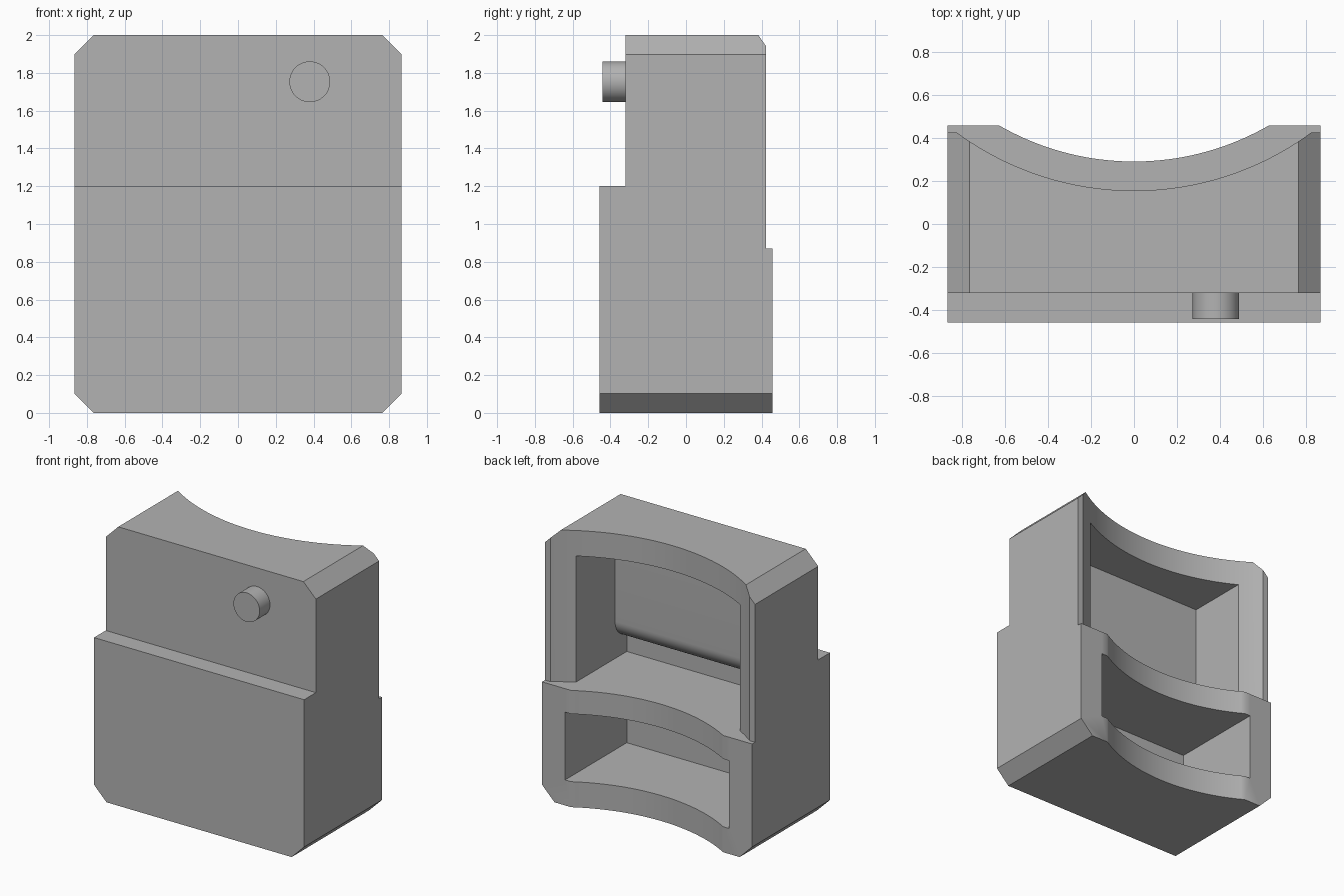
import bpy, bmesh, math
from mathutils import Vector

if "Cube" in bpy.data.objects:
    bpy.data.objects.remove(bpy.data.objects["Cube"], do_unlink=True)

GREY = (0.45, 0.45, 0.45, 1)
grey = bpy.data.materials.new("plain grey")
grey.use_nodes = True
grey.diffuse_color = GREY
grey.node_tree.nodes["Principled BSDF"].inputs["Base Color"].default_value = GREY

HALF_W, HALF_D, HEIGHT, CHAMFER = 0.866, 0.458, 2.0, 0.103
LEDGE, STEP, STEP_Y = 0.87, 1.2, -0.32
WALL = 0.19
INNER_W = HALF_W - WALL
ARC_Y = 1.544  # shared centre of both hollow back curves


def prism(name, points, axis, lo, hi):
    """Extrude a 2D outline along the named axis from lo to hi."""
    place = {"x": lambda a, b, t: (t, a, b),
             "y": lambda a, b, t: (a, t, b),
             "z": lambda a, b, t: (a, b, t)}[axis]
    bm = bmesh.new()
    face = bm.faces.new([bm.verts.new(place(a, b, lo)) for a, b in points])
    ext = bmesh.ops.extrude_face_region(bm, geom=[face])
    moved = [v for v in ext["geom"] if isinstance(v, bmesh.types.BMVert)]
    bmesh.ops.translate(bm, verts=moved, vec=Vector(place(0, 0, hi - lo)))
    bmesh.ops.recalc_face_normals(bm, faces=bm.faces)
    mesh = bpy.data.meshes.new(name)
    bm.to_mesh(mesh)
    bm.free()
    mesh.materials.append(grey)
    obj = bpy.data.objects.new(name, mesh)
    bpy.context.collection.objects.link(obj)
    return obj


def rect(a0, a1, b0, b1):
    return [(a0, b0), (a1, b0), (a1, b1), (a0, b1)]


def back_outline(radius, flat, steps=48):
    """Plan of everything behind a hollow curve that ends in flat strips."""
    end = math.acos((ARC_Y - flat) / radius)
    angles = [-end + 2 * end * i / steps for i in range(steps + 1)]
    arc = [(radius * math.sin(t), ARC_Y - radius * math.cos(t)) for t in angles]
    return [(-1, flat)] + arc + [(1, flat), (1, 1), (-1, 1)]


def smooth(obj):
    bpy.ops.object.select_all(action="DESELECT")
    obj.select_set(True)
    bpy.context.view_layer.objects.active = obj
    bpy.ops.object.shade_smooth_by_angle(angle=math.radians(30))


# Housing: block with chamfered corners, left too deep for the back cuts
x, c = HALF_W, HALF_W - CHAMFER
low, high = CHAMFER, HEIGHT - CHAMFER
outline = [(-c, 0), (c, 0), (x, low), (x, high),
           (c, HEIGHT), (-c, HEIGHT), (-x, high), (-x, low)]
housing = prism("housing", outline, "y", -HALF_D, 0.6)

# Upper compartment side profile, rounded where the front wall steps in
inner_low, inner_high = -HALF_D + WALL, STEP_Y + WALL
r = inner_high - inner_low
z_round = STEP - WALL + r
curve = [(inner_low + r * math.sin(t), z_round - r * math.cos(t))
         for t in [math.pi / 2 * i / 12 for i in range(13)]]
upper_profile = ([(0.8, LEDGE), (inner_low, LEDGE)] + curve
                 + [(inner_high, HEIGHT - WALL), (0.8, HEIGHT - WALL)])

cutters = [
    prism("lower_back_cut", back_outline(1.254, HALF_D), "z", -0.1, 2.1),
    prism("upper_back_cut", back_outline(1.389, 0.424), "z", LEDGE, 2.1),
    prism("front_step_cut", rect(-1, STEP_Y, STEP, 2.1), "x", -1, 1),
    prism("lower_compartment_cut", rect(inner_low, 0.8, WALL, 0.695),
          "x", -INNER_W, INNER_W),
    prism("upper_compartment_cut", upper_profile, "x", -INNER_W, INNER_W),
]
bpy.context.view_layer.objects.active = housing
for cutter in cutters:
    mod = housing.modifiers.new(cutter.name, "BOOLEAN")
    mod.operation, mod.solver, mod.object = "DIFFERENCE", "EXACT", cutter
    bpy.ops.object.modifier_apply(modifier=mod.name)
    bpy.data.objects.remove(cutter, do_unlink=True)
smooth(housing)

# Round pin on the upper front
turn = [2 * math.pi * i / 48 for i in range(48)]
pin = prism("front_pin", [(0.38 + 0.108 * math.cos(t), 1.753 + 0.108 * math.sin(t))
                          for t in turn], "y", -0.442, STEP_Y + 0.02)
smooth(pin)
